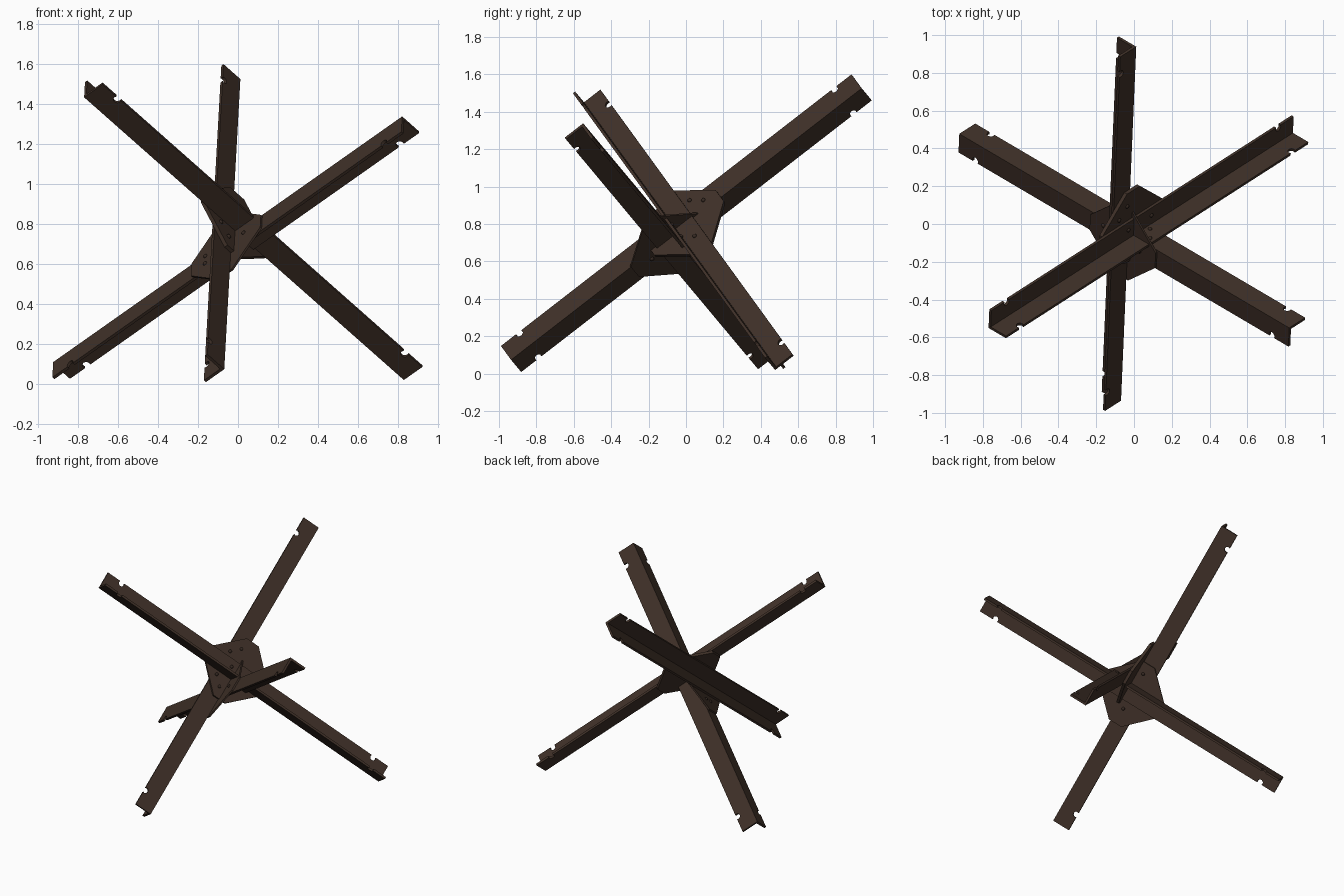
import bpy, bmesh, math
from mathutils import Vector

cube = bpy.data.objects.get("Cube")
if cube:
    bpy.data.objects.remove(cube, do_unlink=True)


def material(name, rgb):
    mat = bpy.data.materials.new(name)
    mat.use_nodes = True
    mat.diffuse_color = (*rgb, 1)
    mat.node_tree.nodes["Principled BSDF"].inputs["Base Color"].default_value = (*rgb, 1)
    return mat


STEEL = material("dark brown steel", (0.05, 0.03, 0.021))
RIVET = material("rivet brown", (0.036, 0.022, 0.016))

# Three square axes, one for each beam
CENTRE = Vector((0, 0, 0.8))
A = Vector((0.034, 0.79, 0.612)).normalized()
B = Vector((0.737, -0.436, 0.517))
B = (B - A * B.dot(A)).normalized()
C = A.cross(B)
WIDTH, THICK = 0.125, 0.015


def at(a, b, c):
    return CENTRE + A * a + B * b + C * c


def finish(name, bm, mat):
    bmesh.ops.recalc_face_normals(bm, faces=bm.faces[:])
    mesh = bpy.data.meshes.new(name)
    bm.to_mesh(mesh)
    bm.free()
    mesh.materials.append(mat)
    obj = bpy.data.objects.new(name, mesh)
    bpy.context.collection.objects.link(obj)
    return obj


def slab(bm, origin, u, v, outline, depth):
    """Extrude a flat outline in the u, v plane along the depth vector."""
    face = bm.faces.new([bm.verts.new(origin + u * x + v * y) for x, y in outline])
    new = bmesh.ops.extrude_face_region(bm, geom=[face])["geom"]
    bmesh.ops.translate(bm, vec=depth, verts=[g for g in new if isinstance(g, bmesh.types.BMVert)])


def notch(x):
    """Round cut in the free edge of a flange, listed from high x to low x."""
    r, steps = 0.02, 8
    y = WIDTH - 0.01
    angles = [math.radians(30 - 240 * i / steps) for i in range(steps + 1)]
    return [(x + r * math.cos(t), min(WIDTH, y + r * math.sin(t))) for t in angles]


def flange_outline(length, start):
    return ([(0, start), (length, start), (length, WIDTH)]
            + notch(length - 0.12) + notch(0.12) + [(0, WIDTH)])


# Angle beams: corner line along one axis, a flange along each of the others
def beam(name, corner, axis, length, u, v):
    bm = bmesh.new()
    slab(bm, corner, axis, u, flange_outline(length, 0), v * THICK)
    slab(bm, corner, axis, v, flange_outline(length, THICK), u * THICK)
    return finish(name, bm, STEEL)


beam("front_to_back_beam", at(-1.186, -0.022, -0.018), A, 2.372, -B, -C)
beam("left_high_beam", at(-0.077, -1.247, -0.005), B, 2.37, -A, C)
beam("right_high_beam", at(-0.073, 0, -1.137), C, 2.37, A, B)


# Gusset plates: eight-sided, clamped between crossing beams
def gusset(name, origin, u, v, depth):
    r, f = 0.235, 0.05
    outline = [(r, -f), (r, f), (f, r), (-f, r), (-r, f), (-r, -f), (-f, -r), (f, -r)]
    bm = bmesh.new()
    slab(bm, origin, u, v, outline, depth)
    return finish(name, bm, STEEL)


gusset("upper_gusset", at(0, -0.021, -0.015), A, C, B * 0.02)
gusset("lower_gusset", at(-0.14, -0.06, -0.017), A, B, C * 0.011)


# Rivet heads: low domes standing on a face
def rivets(name, normal, points):
    bm = bmesh.new()
    turn = normal.to_track_quat("Z", "Y").to_matrix().to_4x4()
    for p in points:
        dome = bmesh.ops.create_uvsphere(bm, u_segments=10, v_segments=6, radius=0.012)["verts"]
        for vert in dome:
            vert.co.z *= 0.8
        bmesh.ops.transform(bm, matrix=turn, verts=dome)
        bmesh.ops.translate(bm, vec=p, verts=dome)
    obj = finish(name, bm, RIVET)
    for poly in obj.data.polygons:
        poly.use_smooth = True


rivets("upper_gusset_rivets", B,
       [at(a, 0, c) for a, c in ((0.09, -0.12), (0.15, -0.06), (-0.1, -0.12), (-0.16, -0.06))])
rivets("beam_face_rivets", B, [at(0, THICK, c) for c in (-0.06, 0.12)])
rivets("beam_seat_rivets", A,
       [at(-0.073 + THICK, b, c) for b, c in ((0.04, 0.085), (0.095, 0.025))])
rivets("lower_gusset_rivets", -C,
       [at(a, b, -0.017) for a, b in ((-0.11, -0.2), (-0.17, -0.2), (-0.14, 0.06))])
rivets("lower_gusset_back_rivets", C,
       [at(a, b, -0.006) for a, b in ((0.02, -0.06), (-0.26, -0.06))])
